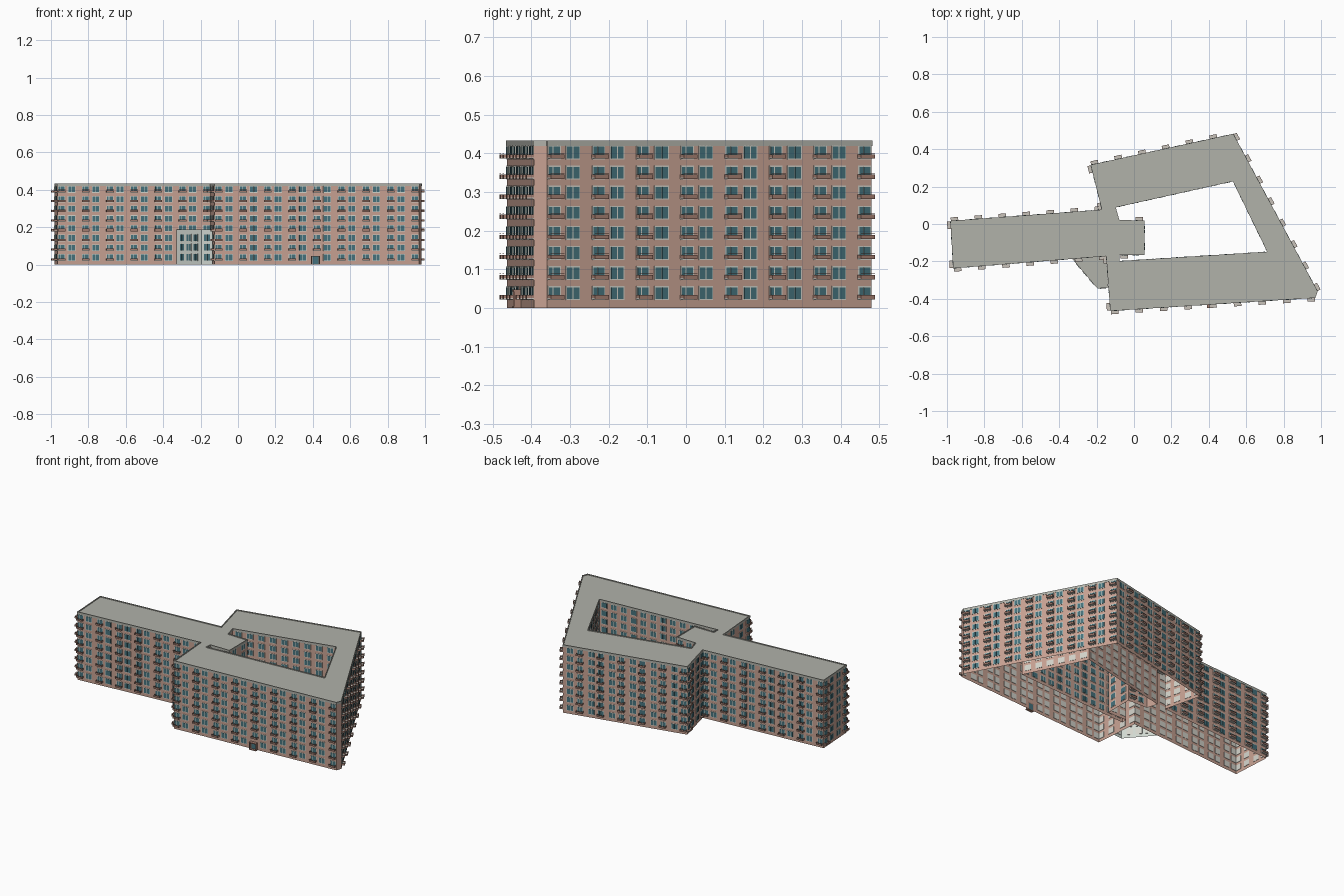
import bpy, bmesh, math
from mathutils import Vector

if "Cube" in bpy.data.objects:
    bpy.data.objects.remove(bpy.data.objects["Cube"])

def material(name, r, g, b):
    m = bpy.data.materials.new(name)
    m.diffuse_color = (r, g, b, 1)
    m.use_nodes = True
    m.node_tree.nodes["Principled BSDF"].inputs["Base Color"].default_value = m.diffuse_color
    return m

WALL = material("pink_brick", 0.575, 0.36, 0.29)
ROOF = material("roof_grey", 0.44, 0.445, 0.40)
GLASS = material("teal_glass", 0.06, 0.17, 0.205)
FRAME = material("pale_frame", 0.66, 0.66, 0.60)
BALC = material("balcony_brown", 0.37, 0.21, 0.165)
SLAB = material("balcony_slab_grey", 0.58, 0.54, 0.49)
HALL = material("entrance_white", 0.63, 0.68, 0.63)

WALL_TOP, ROOF_Z, TOP = 0.42, 0.428, 0.433
FLOORS, PITCH, FIRST = 8, 0.052, 0.038
UP = Vector((0, 0, 1))

# one mesh collector per part
parts = {}
def part(name, mat):
    parts[name] = (bmesh.new(), mat)
    return parts[name][0]

walls = part("brick_walls", WALL)
roof = part("flat_roof", ROOF)
parapet = part("parapet", ROOF)
frames = part("window_frames", FRAME)
panes = part("window_panes", GLASS)
slabs = part("balcony_slabs", SLAB)
balconies = part("balcony_fronts", BALC)
hall = part("entrance_hall", HALL)
hall_roof = part("entrance_hall_roof", ROOF)
porch = part("porch", BALC)
porch_door = part("porch_door", GLASS)


class Side:
    """Wall line with local axes: s along, d outward, z up."""
    def __init__(self, a, b):
        self.a, b = Vector((*a, 0)), Vector((*b, 0))
        self.len = (b - self.a).length
        self.t = (b - self.a).normalized()
        self.n = Vector((self.t.y, -self.t.x, 0))

    def at(self, s, d, z):
        return self.a + self.t * s + self.n * d + UP * z

    def box(self, bm, s0, s1, d0, d1, z0, z1):
        v = [bm.verts.new(self.at(s, d, z)) for z in (z0, z1)
             for s, d in ((s0, d1), (s1, d1), (s1, d0), (s0, d0))]
        for f in ((0, 1, 5, 4), (1, 2, 6, 5), (2, 3, 7, 6), (3, 0, 4, 7),
                  (4, 5, 6, 7), (3, 2, 1, 0)):
            bm.faces.new([v[i] for i in f])

    def sheet(self, bm, z0, z1):
        bm.faces.new([bm.verts.new(self.at(s, 0, z)) for s, z in
                      ((0, z0), (self.len, z0), (self.len, z1), (0, z1))])


def window(side, s, z, w=0.042, h=0.036, split=0.5):
    side.box(frames, s - w / 2, s + w / 2, -0.002, 0.002, z - h / 2, z + h / 2)
    b, m = 0.003, s - w / 2 + w * split
    for s0, s1 in ((s - w / 2 + b, m - b / 2), (m + b / 2, s + w / 2 - b)):
        side.box(panes, s0, s1, 0, 0.003, z - h / 2 + b, z + h / 2 - b)


def balcony(side, s, z):
    window(side, s, z, 0.038, 0.036, 0.38)
    w, dep, z0 = 0.020, 0.020, z - 0.016
    side.box(slabs, s - w, s + w, 0, dep - 0.0015, z0, z0 + 0.003)
    side.box(balconies, s - w, s + w, dep - 0.0015, dep, z0, z0 + 0.011)
    for e in (-w, w - 0.0015):
        side.box(balconies, s + e, s + e + 0.0015, 0, dep - 0.0015, z0 + 0.003, z0 + 0.011)
    side.box(balconies, s - w, s + w, dep - 0.0015, dep, z0 + 0.0135, z0 + 0.0145)


def in_hall(p):
    return p.z < 0.2 and -0.345 < p.x < -0.125 and -0.36 < p.y < -0.16


def dress(side, periods, door=None, end_gap=0.021):
    """Balconies at both ends and every period, windows between them.
    periods None = windows only."""
    items = []
    if periods is None:
        n = max(1, round((side.len - 0.03) / 0.0655))
        items = [(window, side.len * (i + 0.5) / n) for i in range(n)]
    elif periods == 0:
        items = [(balcony, 0.028), (window, 0.09)]
    else:
        step = (side.len - 0.021 - end_gap) / periods
        for i in range(periods + 1):
            s = 0.021 + step * i
            items.append((balcony, s))
            if i < periods:
                spots = (0.42,) if step < 0.16 else (0.3, 0.68)
                items += [(window, s + step * q) for q in spots]
        if end_gap > 0.04:
            items.append((window, side.len - 0.024))
    for k in range(FLOORS):
        z = FIRST + k * PITCH
        for make, s in items:
            if make is balcony and in_hall(side.at(s, 0.01, z)):
                window(side, s, z)
            elif not (k == 0 and door and abs(s - door) < 0.035):
                make(side, s, z)


# footprint: outer outline and courtyard, building always on the left
# third value: number of balcony periods, -1 bare wall, None windows only
outer = [(-.98, .015, 1), (-.965, -.235, 6), (-.147, -.17, 1), (-.125, -.463, 8),
         (.968, -.393, -1), (.98, -.36, 7), (.53, .48, 5), (-.23, .315, 1),
         (-.17, .075, 6)]
court = [(-.10, .09, None), (.53, .23, None), (.715, -.15, None), (-.08, -.20, -1),
         (-.08, -.165, 0), (.055, -.165, None), (.055, .016, 0), (-.08, .02, -1)]

DOOR_S = 0.54
for loop in (outer, court):
    for i, (x, y, kind) in enumerate(loop):
        nx, ny, _ = loop[(i + 1) % len(loop)]
        side = Side((x, y), (nx, ny))
        side.sheet(walls, 0, WALL_TOP)
        side.box(parapet, -0.002, side.len + 0.002, -0.003, 0.002, WALL_TOP - 0.001, TOP)
        if kind == 5:
            # north front starts with a window, so lay it out from the far end
            s_first, step = 0.107, (side.len - 0.128) / 5
            for k in range(FLOORS):
                z = FIRST + k * PITCH
                window(side, 0.045, z)
                for j in range(6):
                    balcony(side, s_first + step * j, z)
                    if j < 5:
                        window(side, s_first + step * (j + 0.55), z)
        elif kind != -1:
            dress(side, kind, DOOR_S if kind == 8 else None)
        # street door with porch on the long front
        if kind == 8:
            s = DOOR_S
            side.box(porch, s - 0.024, s + 0.024, 0, 0.020, 0.042, 0.047)
            side.box(porch, s - 0.024, s + 0.024, 0, 0.020, 0, 0.004)
            side.box(porch_door, s - 0.016, s + 0.016, 0, 0.006, 0.004, 0.042)
            for e in (-0.024, 0.020):
                side.box(porch, s + e, s + e + 0.004, 0, 0.018, 0.004, 0.042)

# roof sheet with courtyard opening
edges = []
for loop in (outer, court):
    vs = [roof.verts.new((x, y, ROOF_Z)) for x, y, _ in loop]
    edges += [roof.edges.new((vs[i], vs[(i + 1) % len(vs)])) for i in range(len(vs))]
bmesh.ops.triangle_fill(roof, use_beauty=True, edges=edges)
roof.normal_update()
for f in roof.faces:
    if f.normal.z < 0:
        f.normal_flip()

# low entrance hall in the corner between the wings, open below
HALL_H = 0.187
plan = [(-.33, -.187), (-.195, -.345), (-.137, -.34), (-.15, -.172)]
for i in range(2):
    side = Side(plan[i], plan[i + 1])
    side.sheet(hall, 0, HALL_H)
    cols = (0.05, 0.105, 0.16) if i == 0 else (0.029,)
    for s in cols:
        for z in (0.04, 0.092, 0.144):
            window(side, s, z, 0.038, 0.040)
hall_roof.faces.new([hall_roof.verts.new((x, y, HALL_H)) for x, y in plan])

# turn the collected parts into objects
for name, (bm, mat) in parts.items():
    me = bpy.data.meshes.new(name)
    bm.to_mesh(me)
    bm.free()
    me.materials.append(mat)
    ob = bpy.data.objects.new(name, me)
    bpy.context.collection.objects.link(ob)
